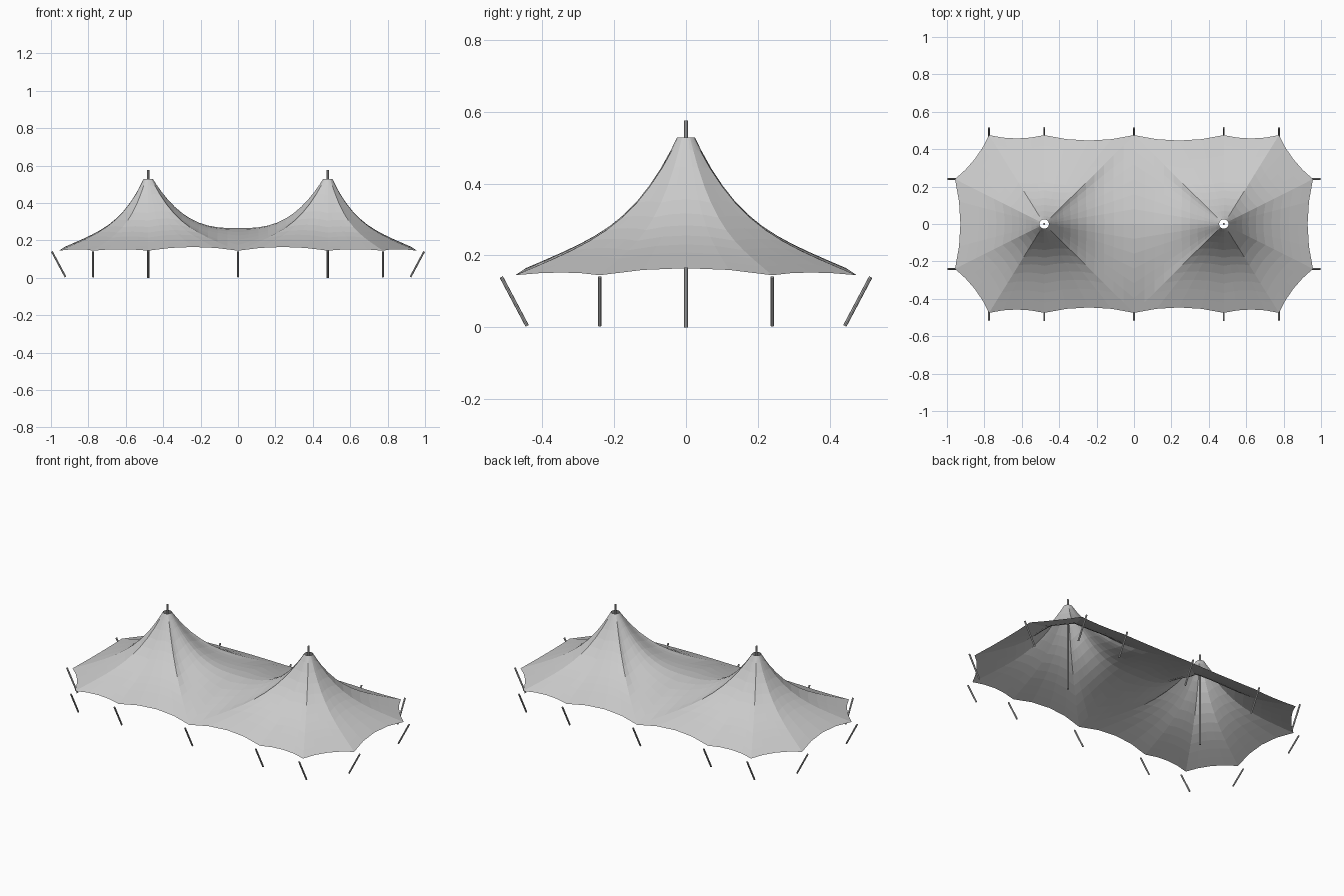
import bpy, bmesh
from mathutils import Vector

cube = bpy.data.objects.get("Cube")
if cube:
    bpy.data.objects.remove(cube)


def material(name, colour):
    m = bpy.data.materials.new(name)
    m.use_nodes = True
    m.diffuse_color = colour
    m.node_tree.nodes["Principled BSDF"].inputs["Base Color"].default_value = colour
    return m


canvas_grey = material("canvas grey", (0.6, 0.6, 0.6, 1))
pole_grey = material("pole grey", (0.5, 0.5, 0.5, 1))

PEAK_X, HALF_Y, EDGE_Z, RING_Z, RING_R = 0.48, 0.475, 0.145, 0.528, 0.025
VALLEY_Z = 0.265


def add_object(name, bm, mat):
    mesh = bpy.data.meshes.new(name)
    bm.to_mesh(mesh)
    bm.free()
    mesh.materials.append(mat)
    ob = bpy.data.objects.new(name, mesh)
    bpy.context.collection.objects.link(ob)
    return ob


def scallop(a, b, steps=4):
    """Hem between two tie points, pulled inwards and slightly up."""
    a, b = Vector(a), Vector(b)
    length = (b - a).length
    inward = Vector((a.y - b.y, b.x - a.x)).normalized()
    points = []
    for i in range(steps):
        t = i / steps
        bow = 4 * t * (1 - t)
        p = a.lerp(b, t) + inward * 0.06 * length * bow
        points.append((p.x, p.y, EDGE_Z + 0.085 * length ** 2 * bow, 0.5))
    return points


# Outline of one half, anticlockwise: hem first, then the valley line at x = 0
ties = [(0, -HALF_Y), (PEAK_X, -HALF_Y), (0.775, -HALF_Y), (0.957, -0.24),
        (0.957, 0.24), (0.775, HALF_Y), (PEAK_X, HALF_Y), (0, HALF_Y)]
outline = []
for a, b in zip(ties, ties[1:]):
    outline += scallop(a, b)
for i in range(12):
    u = 1 - i / 6
    fall = abs(u) ** 1.6
    outline.append((0, u * HALF_Y, VALLEY_Z + (EDGE_Z - VALLEY_Z) * fall, 0.5 * fall))

# Canopy: rays from each mast ring to the outline, with a sagging profile
bm = bmesh.new()
RINGS = 11
for side in (1, -1):
    rays = []
    for x, y, z, straight in outline:
        offset = Vector((x - PEAK_X, y))
        start, power = offset.normalized() * RING_R, 2.8 + 2.4 * straight
        ray = []
        for k in range(RINGS + 1):
            t = (k / RINGS) ** 1.35
            p = start.lerp(offset, t)
            s = straight * (1 - t) + (1 - straight) * (1 - t) ** power
            ray.append(bm.verts.new((side * (PEAK_X + p.x), p.y, z + (RING_Z - z) * s)))
        rays.append(ray)
    for a, b in zip(rays, rays[1:] + rays[:1]):
        for k in range(RINGS):
            quad = (a[k], a[k + 1], b[k + 1], b[k])
            bm.faces.new(quad if side > 0 else quad[::-1])
bmesh.ops.remove_doubles(bm, verts=bm.verts, dist=0.0005)
add_object("canopy", bm, canvas_grey)


def pole(name, bottom, top, radius):
    bottom, top = Vector(bottom), Vector(top)
    axis = top - bottom
    bm = bmesh.new()
    bmesh.ops.create_cone(bm, cap_ends=True, segments=8, radius1=radius,
                          radius2=radius, depth=axis.length)
    bm.transform(axis.to_track_quat("Z", "Y").to_matrix().to_4x4())
    bmesh.ops.translate(bm, verts=bm.verts, vec=(bottom + top) / 2)
    add_object(name, bm, pole_grey)


# Masts and outward-leaning edge poles
for side in (1, -1):
    pole("mast", (side * PEAK_X, 0, 0), (side * PEAK_X, 0, 0.575), 0.006)
    for x in (-0.775, -PEAK_X, 0, PEAK_X, 0.775):
        pole("side_pole", (x, side * 0.442, 0.004), (x, side * 0.514, 0.14), 0.005)
    for y in (-0.24, 0.24):
        pole("end_pole", (side * 0.922, y, 0.004), (side * 0.995, y, 0.14), 0.005)
